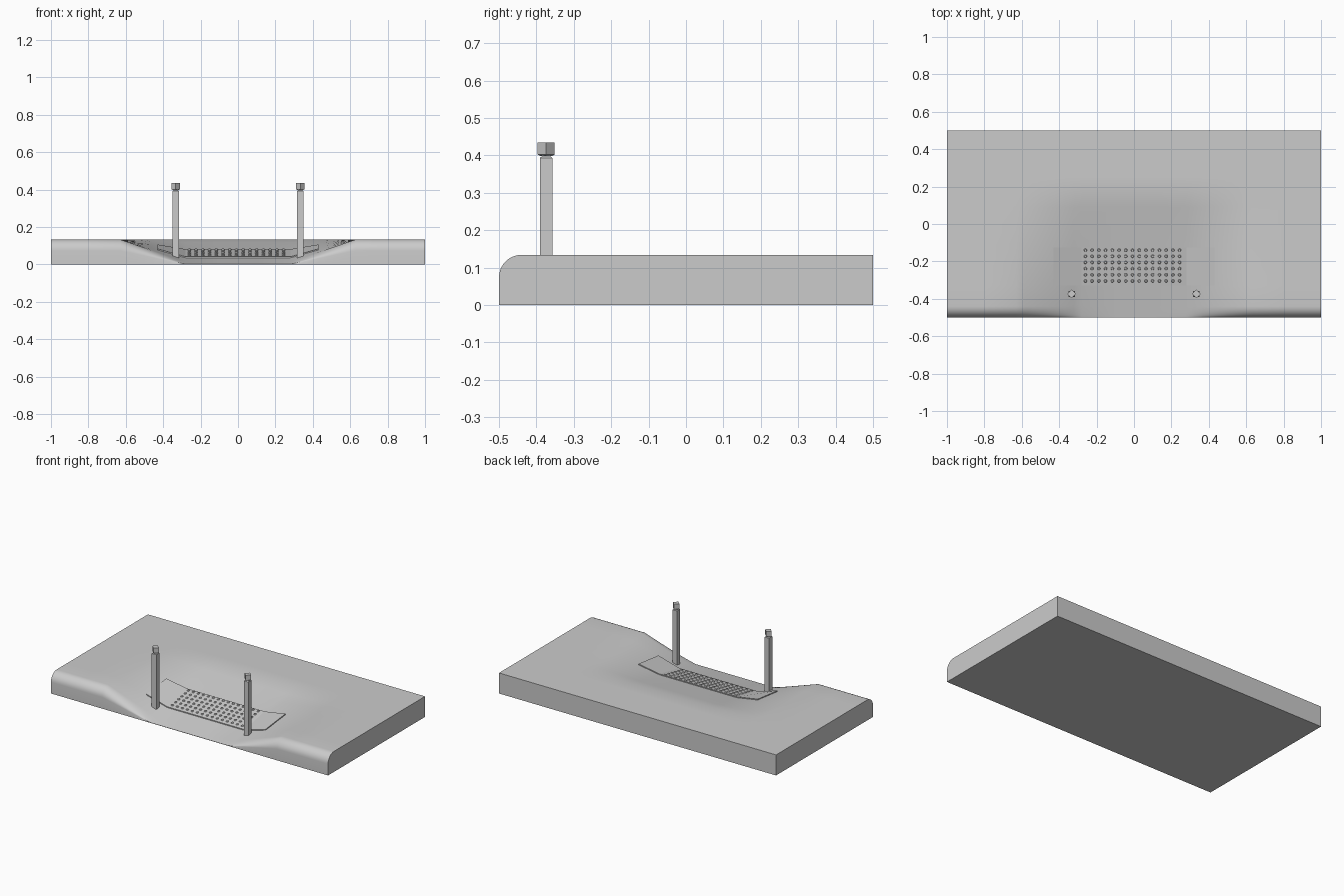
import bpy, bmesh, math
from mathutils import Matrix, Vector

if "Cube" in bpy.data.objects:
    bpy.data.objects.remove(bpy.data.objects["Cube"])

TOP, X0, X1, RAMP_END = 0.134, 0.28, 0.63, 0.17


def finish(bm, name, smooth=None):
    bmesh.ops.recalc_face_normals(bm, faces=bm.faces)
    me = bpy.data.meshes.new(name)
    bm.to_mesh(me)
    bm.free()
    ob = bpy.data.objects.new(name, me)
    bpy.context.collection.objects.link(ob)
    if smooth:
        bpy.ops.object.select_all(action='DESELECT')
        ob.select_set(True)
        bpy.context.view_layer.objects.active = ob
        bpy.ops.object.shade_smooth_by_angle(angle=math.radians(smooth))
    return ob


def ramp(y):
    return min(TOP, 0.002 + (TOP - 0.002) * (y + 0.5) / (RAMP_END + 0.5))


def flare(x):
    return min(1, max(0, (abs(x) - X0) / (X1 - X0)))


def ground(x, y):
    return ramp(y) + flare(x) * (TOP - ramp(y))


# pavement slab: kerb profile blended into a ramp profile along x
R = 0.06
kerb = [(-0.5 + R - R * math.cos(a), TOP - R + R * math.sin(a))
        for a in [i * math.pi / 16 for i in range(9)]]
kerb += [(y, TOP) for y in (-0.33, -0.22, -0.11, 0.0, 0.09, RAMP_END, 0.26, 0.5)]
half = [X0 + (X1 - X0) * i / 8 for i in range(9)] + [0.8, 1.0]
xs = [-x for x in reversed(half)] + [-0.1, 0.1] + half
bm = bmesh.new()
rows = []
for x in xs:
    t = flare(x)
    prof = [(-0.5, 0)] + [(y, ramp(y) + t * (z - ramp(y))) for y, z in kerb] + [(0.5, 0)]
    rows.append([bm.verts.new((x, y, z)) for y, z in prof])
n = len(rows[0])
for a, b in zip(rows, rows[1:]):
    for i in range(n):
        j = (i + 1) % n
        bm.faces.new((a[i], b[i], b[j], a[j]))
bm.faces.new(rows[0])
bm.faces.new(rows[-1])
finish(bm, "pavement_slab", 50)

# tactile plate: thin sheet folded up at both ends
YF, YB, LIFT, THICK = -0.33, -0.125, 0.006, 0.008
bm = bmesh.new()
sec = []
for x in (-0.43, -X0, X0, 0.43):
    sec.append([bm.verts.new((x, y, ground(x, y) + LIFT - d))
                for y, d in ((YF, 0), (YB, 0), (YB, THICK), (YF, THICK))])
for a, b in zip(sec, sec[1:]):
    for i in range(4):
        j = (i + 1) % 4
        bm.faces.new((a[i], b[i], b[j], a[j]))
bm.faces.new(sec[0])
bm.faces.new(sec[-1])
finish(bm, "tactile_plate")

# raised studs on the plate
bm = bmesh.new()
tilt = Matrix.Rotation(math.atan((TOP - 0.002) / (RAMP_END + 0.5)), 4, 'X')
for i in range(15):
    for j in range(6):
        x, y = -0.26 + 0.036 * i, -0.305 + 0.033 * j
        pos = Matrix.Translation(Vector((x, y, ramp(y) + LIFT + 0.002)))
        bmesh.ops.create_cone(bm, cap_ends=True, segments=10, radius1=0.009,
                              radius2=0.006, depth=0.006, matrix=pos @ tilt)
finish(bm, "tactile_studs")


# bollards: square shaft, thin neck, cap turned by 45 degrees
def square_tower(bm, cx, cy, levels, turn):
    rings = []
    for r, z in levels:
        rings.append([bm.verts.new((cx + r * math.cos(turn + k * math.pi / 2),
                                    cy + r * math.sin(turn + k * math.pi / 2), z))
                      for k in range(4)])
    for a, b in zip(rings, rings[1:]):
        for k in range(4):
            m = (k + 1) % 4
            bm.faces.new((a[k], a[m], b[m], b[k]))
    bm.faces.new(rings[0])
    bm.faces.new(rings[-1])


S = math.sqrt(2)
for side, sx in (("left", -1), ("right", 1)):
    bm = bmesh.new()
    cx, cy = sx * 0.333, -0.374
    square_tower(bm, cx, cy, [(0.0165 * S, 0.02), (0.0165 * S, 0.393),
                              (0.011 * S, 0.398), (0.011 * S, 0.403)], math.pi / 4)
    square_tower(bm, cx, cy, [(0.015, 0.398), (0.023, 0.402), (0.023, 0.435)], 0)
    finish(bm, side + "_bollard")
